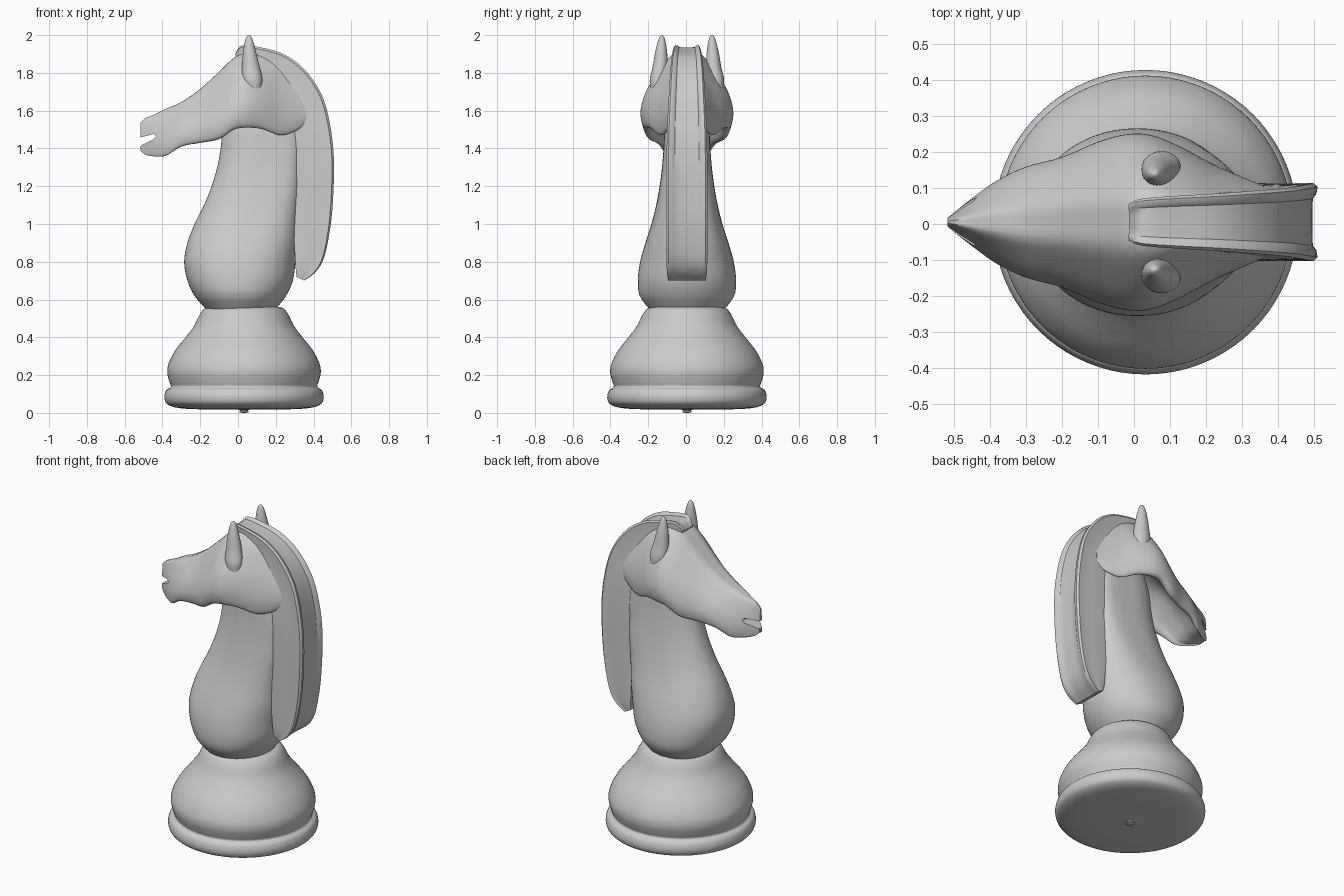
import bpy, bmesh
from math import sin, cos, pi, copysign

YC = 0.005  # slight sideways offset of the whole piece


def smooth_curve(pts, steps=4, closed=False):
    """Catmull-Rom resampling of tuples of any length."""
    n, out = len(pts), []
    get = (lambda i: pts[i % n]) if closed else (lambda i: pts[max(0, min(n - 1, i))])
    for i in range(n if closed else n - 1):
        p = [get(i + k) for k in (-1, 0, 1, 2)]
        for s in range(steps):
            t = s / steps
            out.append(tuple(
                0.5 * (2 * b + (c - a) * t + (2 * a - 5 * b + 4 * c - d) * t * t
                       + (3 * b - a - 3 * c + d) * t ** 3) for a, b, c, d in zip(*p)))
    if not closed:
        out.append(tuple(pts[-1]))
    return out


def loft(name, stations, ring, steps=4, angle=40):
    """Skin closed rings, one for each smoothed station."""
    bm = bmesh.new()
    rings = [[bm.verts.new((x, y + YC, z)) for x, y, z in ring(*s)]
             for s in smooth_curve(stations, steps)]
    for a, b in zip(rings, rings[1:]):
        n = len(a)
        for i in range(n):
            bm.faces.new((a[i], a[(i + 1) % n], b[(i + 1) % n], b[i]))
    bm.faces.new(rings[0])
    bm.faces.new(rings[-1])
    bmesh.ops.recalc_face_normals(bm, faces=bm.faces)
    me = bpy.data.meshes.new(name)
    bm.to_mesh(me)
    bm.free()
    ob = bpy.data.objects.new(name, me)
    bpy.context.collection.objects.link(ob)
    finish(ob, angle)
    return ob


def finish(ob, angle):
    bpy.ops.object.select_all(action='DESELECT')
    ob.select_set(True)
    bpy.context.view_layer.objects.active = ob
    bpy.ops.object.shade_smooth_by_angle(angle=angle * pi / 180)


def power(v, p):
    return copysign(abs(v) ** p, v)


# Turned base with foot ring and a small bump underneath
base_profile = [(0.004, 0.0), (0.025, 0.004), (0.035, 0.018), (0.2, 0.018), (0.34, 0.025),
                (0.405, 0.045), (0.422, 0.08), (0.412, 0.12), (0.388, 0.138),
                (0.395, 0.165), (0.406, 0.21), (0.40, 0.26), (0.365, 0.33), (0.31, 0.40),
                (0.265, 0.46), (0.235, 0.52), (0.205, 0.555), (0.15, 0.565)]
loft("base", base_profile,
     lambda r, z: [(0.032 + r * cos(i * pi / 40), r * sin(i * pi / 40), z) for i in range(80)],
     angle=50)


# Neck and chest: rounded front, blunter rear higher up
def neck_ring(z, x0, x1, w, p):
    c, a, pts = (x0 + x1) / 2, (x1 - x0) / 2, []
    for i in range(64):
        t = i * pi / 32
        q = p if cos(t) > 0 else 0.92
        pts.append((c + a * power(cos(t), q), w * power(sin(t), q), z))
    return pts


loft("neck", [(0.55, -0.17, 0.20, 0.20, 1), (0.62, -0.23, 0.255, 0.25, 1),
              (0.70, -0.268, 0.29, 0.26, 0.95), (0.80, -0.285, 0.305, 0.248, 0.9),
              (0.90, -0.268, 0.315, 0.22, 0.8), (1.0, -0.23, 0.32, 0.188, 0.7),
              (1.1, -0.18, 0.325, 0.163, 0.6), (1.2, -0.14, 0.33, 0.145, 0.5),
              (1.3, -0.11, 0.33, 0.132, 0.45), (1.4, -0.092, 0.33, 0.124, 0.4),
              (1.5, -0.08, 0.32, 0.118, 0.4), (1.6, -0.05, 0.30, 0.10, 0.4)], neck_ring)

# Mane: slab with a slightly hollow back, swept over crest and down the neck
mane_half = [(0, 0.96), (0.3, 1.0), (0.6, 0.98), (0.8, 0.97), (0.95, 1.0), (1.0, 0.9),
             (0.985, 0.72), (0.94, 0.6), (0.935, 0.3)]
mane_section = mane_half + [(0.935, 0)] + [(t, -y) for t, y in reversed(mane_half)]


def mane_ring(ox, oz, ix, iz, w):
    return [(ix + (ox - ix) * t, y * w, iz + (oz - iz) * t) for t, y in mane_section]


loft("mane", [(-0.015, 1.90, 0.0, 1.80, 0.05), (0.02, 1.945, 0.04, 1.78, 0.065),
              (0.12, 1.935, 0.10, 1.72, 0.073), (0.24, 1.90, 0.18, 1.68, 0.08),
              (0.35, 1.82, 0.22, 1.62, 0.088), (0.44, 1.69, 0.25, 1.55, 0.096),
              (0.487, 1.53, 0.27, 1.45, 0.104), (0.508, 1.34, 0.29, 1.30, 0.108),
              (0.503, 1.13, 0.29, 1.10, 0.108), (0.487, 0.97, 0.295, 0.97, 0.108),
              (0.455, 0.82, 0.30, 0.86, 0.108), (0.41, 0.745, 0.305, 0.77, 0.106),
              (0.35, 0.70, 0.31, 0.72, 0.10)], mane_ring, angle=35)


# Head: arched section with wide cheeks and a hollow underside
def head_ring(x, zt, zb, w, h):
    side = [(0.3, 0.98), (0.6, 0.77), (0.88, 0.5), (1, 0.25), (0.97, 0.06),
            (0.88, 0.0), (0.76, 0.04), (0.62, 0.6 * h)]
    sec = [(0, 1)] + side + [(0, h)] + [(-y, z) for y, z in reversed(side)]
    return [(x, y * w, zb + (zt - zb) * z) for y, z in smooth_curve(sec, 3, True)]


head = loft("head", [(-0.517, 1.535, 1.39, 0.012, 0.05), (-0.49, 1.56, 1.367, 0.034, 0.05),
                     (-0.44, 1.58, 1.358, 0.073, 0.06), (-0.38, 1.61, 1.362, 0.115, 0.12),
                     (-0.30, 1.645, 1.41, 0.153, 0.3), (-0.20, 1.715, 1.43, 0.18, 0.5),
                     (-0.10, 1.805, 1.45, 0.222, 0.5), (-0.02, 1.88, 1.50, 0.243, 0.4),
                     (0.05, 1.91, 1.51, 0.24, 0.3), (0.13, 1.90, 1.502, 0.208, 0.2),
                     (0.22, 1.87, 1.47, 0.16, 0.12), (0.30, 1.81, 1.49, 0.125, 0.1),
                     (0.36, 1.74, 1.53, 0.10, 0.1)], head_ring)

# Open mouth: wedge cut through the muzzle
mouth = loft("mouth_cutter", [(-0.3,), (0.3,)], lambda y: [
    (-0.58, y, 1.447), (-0.51, y, 1.46), (-0.445, y, 1.477),
    (-0.435, y, 1.462), (-0.45, y, 1.448), (-0.58, y, 1.38)], steps=1)
mouth.hide_render = True
cut = head.modifiers.new("mouth", 'BOOLEAN')
cut.object, cut.operation, cut.solver = mouth, 'DIFFERENCE', 'EXACT'
bpy.context.view_layer.objects.active = head
bpy.ops.object.modifier_apply(modifier=cut.name)
bpy.data.objects.remove(mouth)
finish(head, 40)

# Pair of pointed ears
for side, label in ((-1, "right"), (1, "left")):
    loft("ear_" + label, [(1.68, 0.085, 0.165, 0.03, 0.025), (1.76, 0.077, 0.155, 0.052, 0.042),
                          (1.83, 0.068, 0.142, 0.047, 0.04), (1.90, 0.062, 0.137, 0.036, 0.033),
                          (1.96, 0.059, 0.134, 0.024, 0.022), (1.99, 0.058, 0.133, 0.013, 0.012),
                          (2.0, 0.058, 0.133, 0.003, 0.003)],
         lambda z, cx, cy, rx, ry: [(cx + rx * cos(i * pi / 12), side * cy + ry * sin(i * pi / 12), z)
                                    for i in range(24)])
